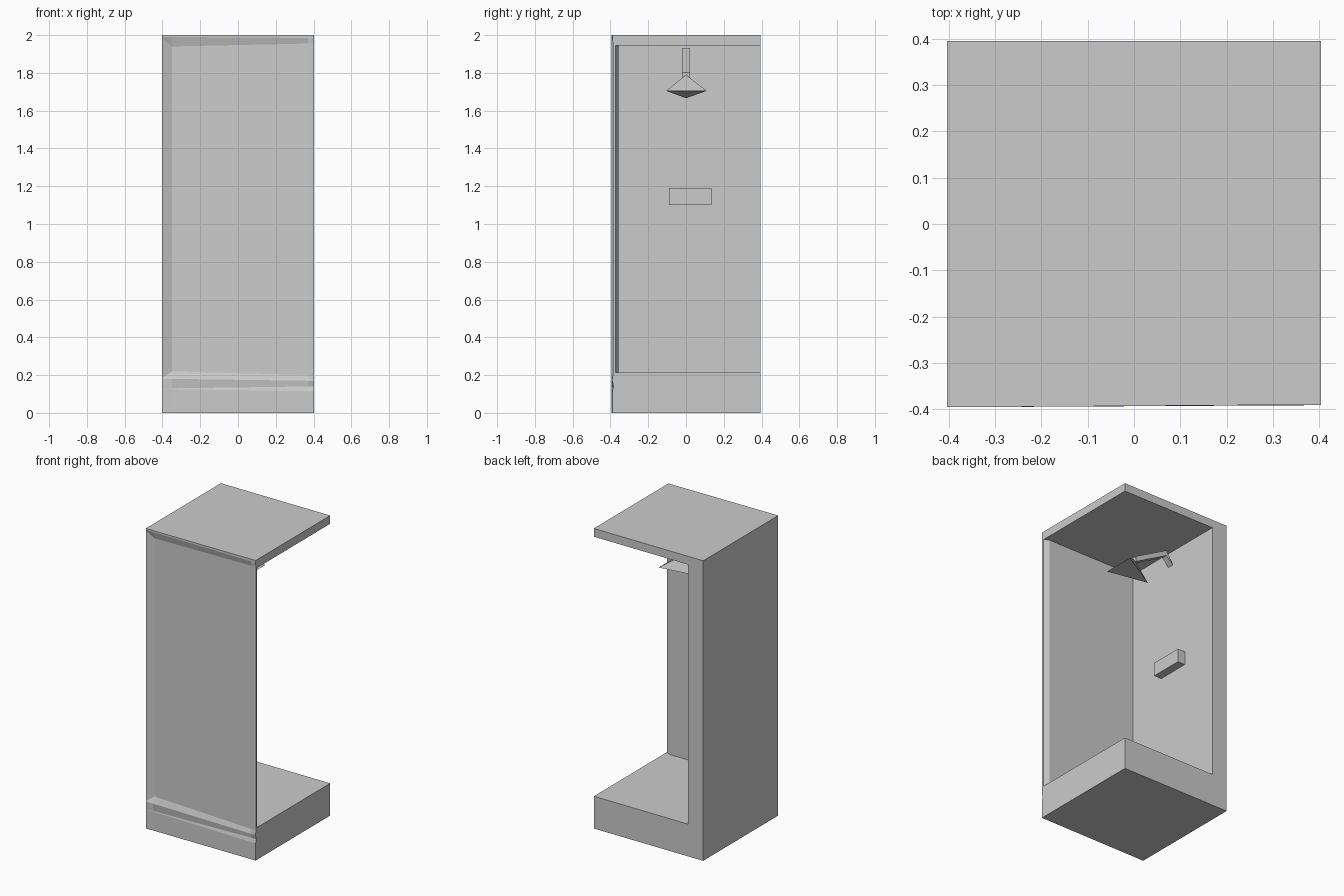
import bpy
import bmesh
from mathutils import Vector

cube = bpy.data.objects.get("Cube")
if cube:
    bpy.data.objects.remove(cube, do_unlink=True)

grey = bpy.data.materials.new("light_grey")
grey.use_nodes = True
grey.diffuse_color = (0.6, 0.6, 0.6, 1)
grey.node_tree.nodes["Principled BSDF"].inputs["Base Color"].default_value = (0.6, 0.6, 0.6, 1)


def finish(name, bm):
    bmesh.ops.recalc_face_normals(bm, faces=bm.faces)
    mesh = bpy.data.meshes.new(name)
    bm.to_mesh(mesh)
    bm.free()
    mesh.materials.append(grey)
    obj = bpy.data.objects.new(name, mesh)
    bpy.context.collection.objects.link(obj)
    return obj


def box(name, low, high):
    bm = bmesh.new()
    bmesh.ops.create_cube(bm, size=1)
    low, high = Vector(low), Vector(high)
    for v in bm.verts:
        v.co = (low + high) / 2 + v.co * (high - low)
    return finish(name, bm)


SIDE, BACK, INNER, FRONT = 0.403, 0.395, -0.29, -0.395

# Tray, roof and the solid side wall
box("floor_tray", (INNER, -0.373, 0), (SIDE, BACK, 0.215))
box("roof", (INNER, -0.373, 1.945), (SIDE, BACK, 2))
box("side_wall", (-SIDE, -0.357, 0), (INNER, BACK, 2))

# Front wall: rows hold height at outer edge, left and right, then depth at left and right
rows = [
    (0, 0, 0, -0.393, -0.39),
    (0.125, 0.125, 0.115, -0.393, -0.39),
    (0.13, 0.13, 0.14, -0.392, -0.383),
    (0.18, 0.18, 0.17, -0.395, -0.391),
    (0.185, 0.22, 0.20, -0.375, -0.387),
    (1.985, 1.94, 1.955, -0.375, -0.387),
    (1.99, 1.99, 1.985, -0.395, -0.39),
    (2, 2, 2, -0.395, -0.39),
]
bm = bmesh.new()
grid = []
for z_edge, z_left, z_right, y_left, y_right in rows:
    points = [(-SIDE, FRONT, z_edge), (-0.35, y_left, z_left),
              (0.37, y_right, z_right), (SIDE, y_right, z_right)]
    grid.append([bm.verts.new(p) for p in points])
for lower, upper in zip(grid, grid[1:]):
    for i in range(3):
        bm.faces.new((lower[i], lower[i + 1], upper[i + 1], upper[i]))
front_faces = list(bm.faces)
result = bmesh.ops.extrude_face_region(bm, geom=front_faces, use_keep_orig=True)
for v in result["geom"]:
    if isinstance(v, bmesh.types.BMVert):
        v.co.y = -0.373 if v.co.x > 0.39 else -0.357
finish("front_wall", bm)

# Small shelf on the side wall
box("shelf", (INNER, -0.09, 1.10), (-0.235, 0.135, 1.19))

# Shower arm: a square bar swept along a bent path
path = [(INNER, 1.855), (-0.24, 1.915), (0.0, 1.785)]
bm = bmesh.new()
rings = []
for x, z in path:
    lean = 0.012 if x == INNER else 0
    rings.append([bm.verts.new((x + sx * lean, y, z + sx * 0.018))
                  for sx, y in ((-1, -0.02), (-1, 0.02), (1, 0.02), (1, -0.02))])
for a, b in zip(rings, rings[1:]):
    for i in range(4):
        j = (i + 1) % 4
        bm.faces.new((a[i], a[j], b[j], b[i]))
bm.faces.new(rings[0])
bm.faces.new(rings[-1])
finish("shower_arm", bm)

# Shower head: a tilted three-sided pyramid
bm = bmesh.new()
corners = [(0.125, -0.105, 1.705), (0.125, 0.11, 1.705), (-0.11, 0, 1.666), (0.0, 0, 1.79)]
bmesh.ops.convex_hull(bm, input=[bm.verts.new(c) for c in corners])
finish("shower_head", bm)
